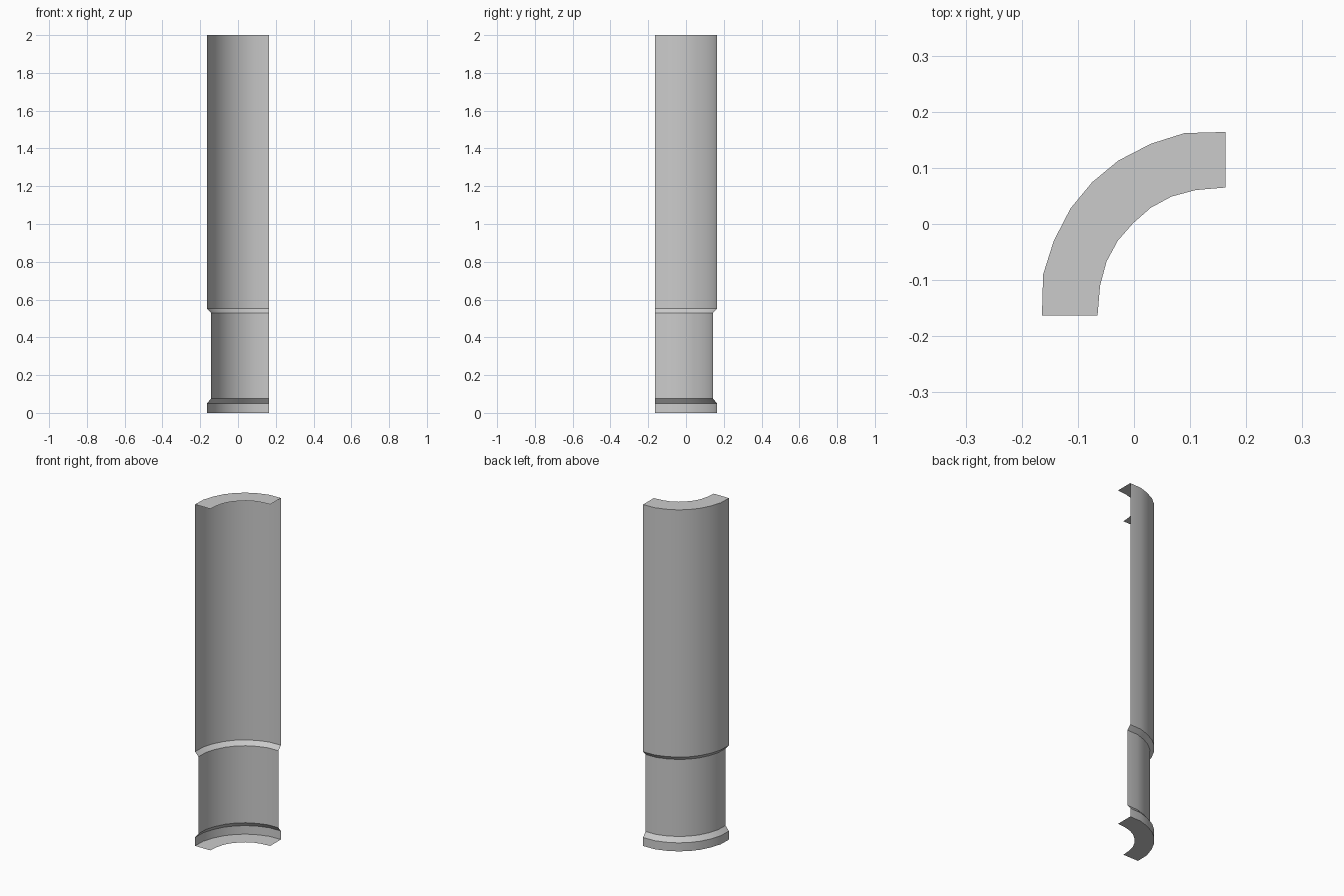
import bpy, bmesh, math
from mathutils import Vector

if "Cube" in bpy.data.objects:
    bpy.data.objects.remove(bpy.data.objects["Cube"])

CENTRE = Vector((0.163, -0.163))   # axis of the quarter arc
RECESS = 0.022


def mirrored(half):
    """Complete a half arc by reflecting it across the diagonal."""
    return [Vector(p) for p in half] + [Vector((-y, -x)) for x, y in reversed(half[:-1])]


# Plan outlines, from the front end to the middle of the arc
outer = mirrored([(-0.164, -0.163), (-0.162, -0.09), (-0.143, -0.03),
                  (-0.113, 0.028), (-0.0745, 0.0745)])
inner = mirrored([(-0.065, -0.163), (-0.0605, -0.11), (-0.049, -0.067),
                  (-0.029, -0.03), (-0.0015, 0.0015)])
waist = [p - (p - CENTRE).normalized() * RECESS for p in outer]

bm = bmesh.new()


def ring(points, z):
    return [bm.verts.new((p.x, p.y, z)) for p in points]


def bridge(a, b):
    for i in range(len(a) - 1):
        bm.faces.new((a[i], b[i], b[i + 1], a[i + 1]))


# Open outer shell with a chamfered recess near the foot
levels = [(outer, 0), (outer, 0.05), (waist, 0.077),
          (waist, 0.528), (outer, 0.552), (outer, 2)]
rings = [ring(points, z) for points, z in levels]
for low, high in zip(rings, rings[1:]):
    bridge(low, high)

# Curved caps at top and bottom; the inner side stays open
bridge(rings[-1], ring(inner, 2))
bridge(ring(inner, 0), rings[0])

mesh = bpy.data.meshes.new("curved_column_panel")
bm.to_mesh(mesh)
bm.free()
panel = bpy.data.objects.new("curved_column_panel", mesh)
bpy.context.collection.objects.link(panel)
bpy.context.view_layer.objects.active = panel
panel.select_set(True)
bpy.ops.object.shade_smooth_by_angle(angle=math.radians(30))
